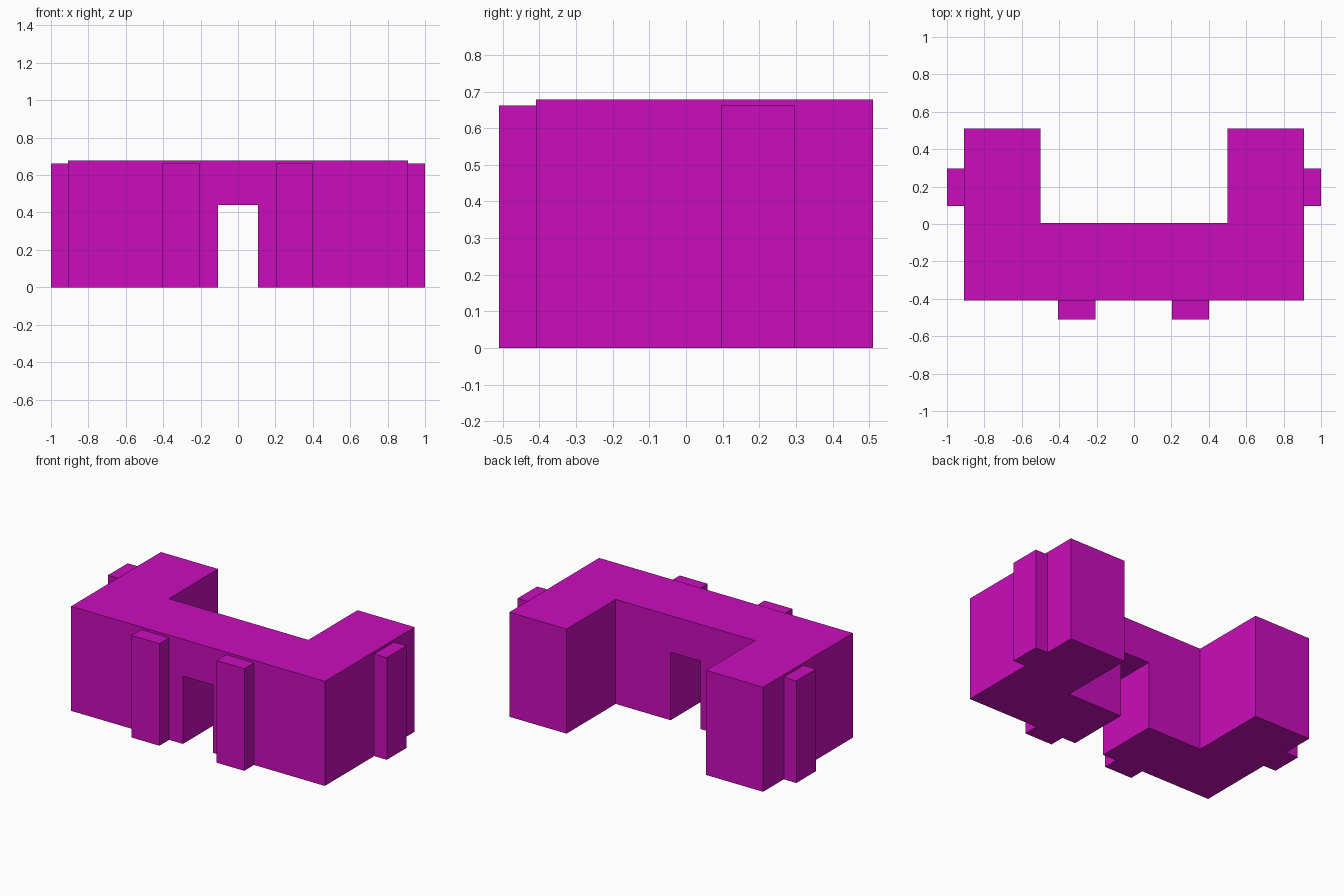
import bpy, bmesh

default = bpy.data.objects.get("Cube")
if default:
    bpy.data.objects.remove(default, do_unlink=True)

magenta = bpy.data.materials.new("magenta")
magenta.use_nodes = True
colour = (0.59, 0.004, 0.50, 1)
magenta.diffuse_color = colour
magenta.node_tree.nodes["Principled BSDF"].inputs["Base Color"].default_value = colour


def prism(name, outline, z0, z1):
    """Extrude a counter-clockwise footprint from z0 up to z1."""
    bm = bmesh.new()
    base = bm.faces.new([bm.verts.new((x, y, z0)) for x, y in outline])
    top = bmesh.ops.extrude_face_region(bm, geom=[base], use_keep_orig=True)
    verts = [g for g in top["geom"] if isinstance(g, bmesh.types.BMVert)]
    bmesh.ops.translate(bm, verts=verts, vec=(0, 0, z1 - z0))
    bmesh.ops.recalc_face_normals(bm, faces=bm.faces)
    mesh = bpy.data.meshes.new(name)
    bm.to_mesh(mesh)
    bm.free()
    mesh.materials.append(magenta)
    obj = bpy.data.objects.new(name, mesh)
    bpy.context.collection.objects.link(obj)
    return obj


def box(name, x0, x1, y0, y1, z0, z1):
    return prism(name, [(x0, y0), (x1, y0), (x1, y1), (x0, y1)], z0, z1)


WIDE, FRONT, BACK = 0.91, -0.41, 0.51
COURT_X, COURT_Y = 0.5, 0.006
HEIGHT, PIER_HEIGHT = 0.678, 0.662

# U-shaped building with an open courtyard at the back
building = prism("building", [
    (-WIDE, FRONT), (WIDE, FRONT), (WIDE, BACK), (COURT_X, BACK),
    (COURT_X, COURT_Y), (-COURT_X, COURT_Y), (-COURT_X, BACK), (-WIDE, BACK),
], 0, HEIGHT)

# Passage through the middle
cutter = box("passage_cutter", -0.108, 0.106, -0.6, 0.2, -0.1, 0.44)
cutter.hide_render = True
cut = building.modifiers.new("passage", "BOOLEAN")
cut.operation = "DIFFERENCE"
cut.solver = "EXACT"
cut.object = cutter
bpy.context.view_layer.objects.active = building
bpy.ops.object.modifier_apply(modifier=cut.name)
bpy.data.objects.remove(cutter, do_unlink=True)

# Piers standing against the front and the two outer sides
box("front_pier_right", -0.407, -0.207, -0.51, FRONT, 0, PIER_HEIGHT)
box("front_pier_left", 0.202, 0.402, -0.51, FRONT, 0, PIER_HEIGHT)
for side, x0, x1 in (("right", -1, -WIDE), ("left", WIDE, 1)):
    box("side_pier_" + side, x0, x1, 0.096, 0.298, 0, PIER_HEIGHT)
